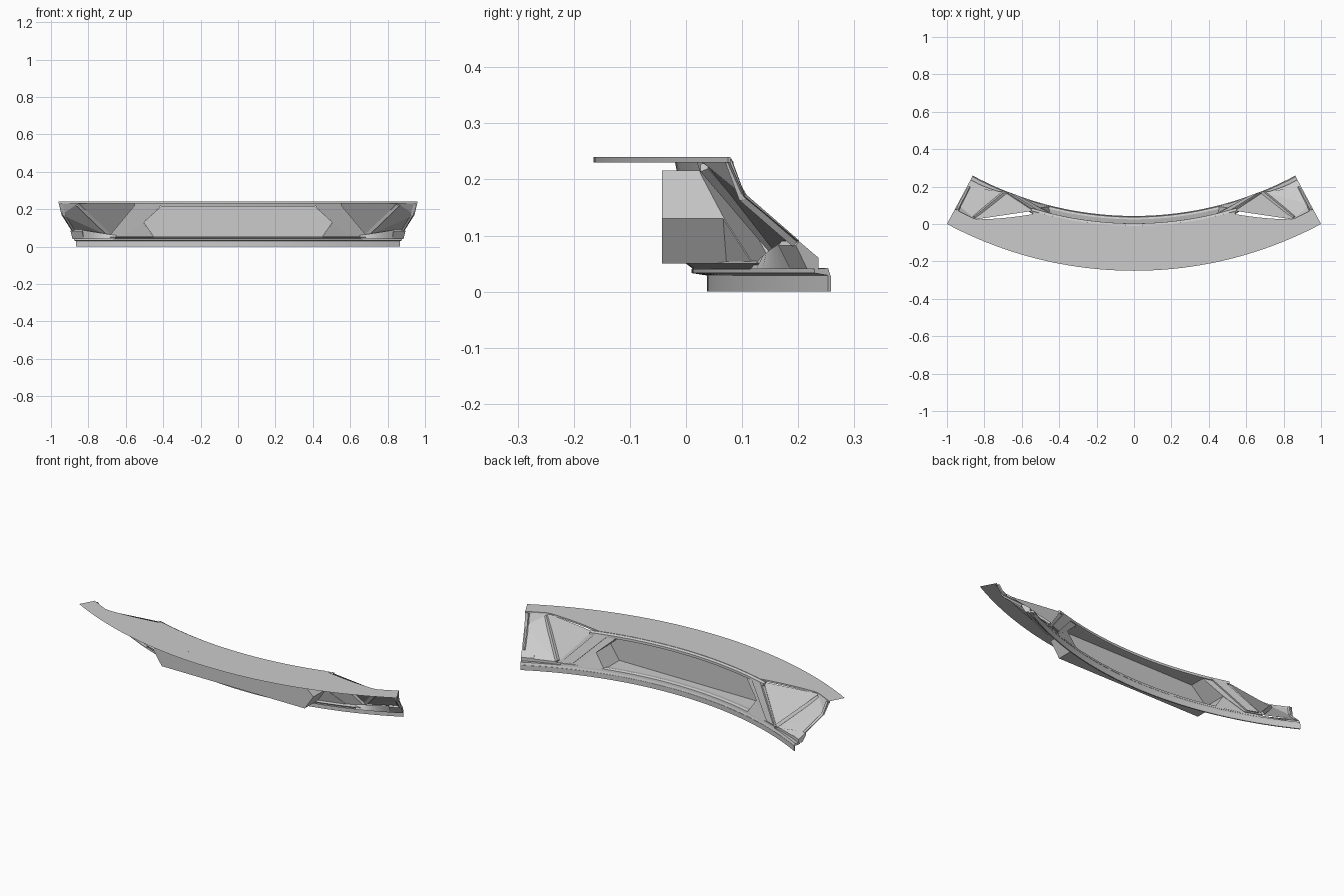
import bpy, bmesh, math
from mathutils import Vector

if "Cube" in bpy.data.objects:
    bpy.data.objects.remove(bpy.data.objects["Cube"])

CY = 1.875                      # centre of the curved plan
END = 28.07                     # half angle of the segment, degrees


def pol(a, r, z):
    t = math.radians(a)
    return Vector((r * math.sin(t), CY - r * math.cos(t), z))


def wall_r(z):
    return 1.836 + (z - 0.04) * 0.245


def wall(x, z, off=0.0):
    """Point on the leaning curved rear wall; off > 0 goes outwards (-y)."""
    r = wall_r(z) + off
    return Vector((x, CY - math.sqrt(r * r - x * x), z))


def finish(name, bm, mirror=False, smooth=True):
    bmesh.ops.remove_doubles(bm, verts=bm.verts, dist=1e-5)
    bmesh.ops.recalc_face_normals(bm, faces=bm.faces)
    me = bpy.data.meshes.new(name)
    bm.to_mesh(me)
    bm.free()
    ob = bpy.data.objects.new(name, me)
    bpy.context.collection.objects.link(ob)
    if mirror:
        ob.modifiers.new("mirror", 'MIRROR')
    if smooth:
        bpy.ops.object.select_all(action='DESELECT')
        ob.select_set(True)
        bpy.context.view_layer.objects.active = ob
        bpy.ops.object.shade_smooth_by_angle(angle=math.radians(25))
    return ob


def sweep(name, prof, a0=-END, a1=END, n=48, closed=False, mirror=False):
    """Sweep a (radius, z) profile round the plan; prof may depend on angle."""
    bm = bmesh.new()
    rows = []
    for i in range(n + 1):
        a = a0 + (a1 - a0) * i / n
        p = prof(a) if callable(prof) else prof
        rows.append([bm.verts.new(pol(a, r, z)) for r, z in p])
    m = len(rows[0])
    for r0, r1 in zip(rows, rows[1:]):
        for j in range(m if closed else m - 1):
            k = (j + 1) % m
            bm.faces.new((r0[j], r0[k], r1[k], r1[j]))
    if closed:
        bm.faces.new(rows[0])
        bm.faces.new(rows[-1])
    return finish(name, bm, mirror)


def polys(name, faces, mirror=True):
    bm = bmesh.new()
    for f in faces:
        bm.faces.new([bm.verts.new(v) for v in f])
    return finish(name, bm, mirror, False)


def plate(name, outline, off0, off1):
    """Flat-sided plate that follows the rear wall, from (x, z) corners."""
    bm = bmesh.new()
    a = [bm.verts.new(wall(x, z, off0)) for x, z in outline]
    b = [bm.verts.new(wall(x, z, off1)) for x, z in outline]
    bm.faces.new(a)
    bm.faces.new(b)
    for i in range(len(a)):
        k = (i + 1) % len(a)
        bm.faces.new((a[i], a[k], b[k], b[i]))
    return finish(name, bm, True, False)


def beam(name, p, q, w, h):
    d = (q - p).normalized()
    s = d.cross(Vector((0, 1, 0))).normalized()
    u = s.cross(d)
    ring = [[e + s * w * i + u * h * j for i, j in ((-1, -1), (1, -1), (1, 1), (-1, 1))]
            for e in (p, q)]
    f = [ring[0], ring[1]]
    f += [[ring[0][i], ring[0][(i + 1) % 4], ring[1][(i + 1) % 4], ring[1][i]] for i in range(4)]
    return polys(name, f)


# Roof: its rear edge steps outwards near both ends
A1, A2 = 15.6, 24.6


def roof_back(a):
    t = min(1, max(0, (abs(a) - A1) / (A2 - A1)))
    return 1.885 + (2.035 - 1.885) * t


sweep("roof_slab", lambda a: [(roof_back(a), .24), (2.04, .24), (2.04, .23),
                              (roof_back(a), .23)], n=72, closed=True)
sweep("roof_overhang", [(2.04, .24), (2.125, .24)])

# Base skirt and its projecting lip
sweep("base_skirt", [(1.832, 0), (1.838, 0), (1.838, .03), (1.832, .028)], closed=True)
sweep("base_lip", [(1.833, .028), (1.865, .033), (1.865, .04), (1.838, .042)], closed=True)

# Lintel and sill above and below the window
sweep("window_lintel", [(1.885, .238), (1.872, .232), (wall_r(.218) - .008, .218),
                        (wall_r(.218) + .012, .216), (1.895, .232)],
      -17, 17, 32, closed=True)
sweep("window_sill", [(1.836, .040), (1.838, .052), (1.850, .056), (1.875, .050), (1.862, .040)],
      -21.5, 21.5, 40, closed=True)

# Six-sided window bay with flat front, open at the rear
HEX = [(.41, .216), (.505, .13), (.45, .05)]
hexa = HEX + [(-x, z) for x, z in reversed(HEX)]
loop = []
for i, (x, z) in enumerate(hexa):
    x2, z2 = hexa[(i + 1) % 6]
    n = 20 if z == z2 else 2
    loop += [(x + (x2 - x) * k / n, z + (z2 - z) * k / n) for k in range(n)]
bm = bmesh.new()
front = [bm.verts.new((x, -.043, z)) for x, z in loop]
rear = [bm.verts.new(wall(x, z, .004)) for x, z in loop]
bm.faces.new(front)
for i in range(len(loop)):
    k = (i + 1) % len(loop)
    bm.faces.new((front[i], front[k], rear[k], rear[i]))
finish("window_bay", bm, smooth=False)

# Sloping pillars and lower corner plates beside the window
plate("window_pillar", [(.41, .235), (.54, .235), (.69, .055), (.60, .055), (.505, .13), (.42, .208)],
      -.002, .018)
plate("pillar_rib", [(.45, .228), (.52, .228), (.67, .062), (.61, .062)], -.010, 0)
plate("corner_plate", [(.505, .13), (.60, .055), (.60, .045), (.45, .048)], 0, .02)

# End wall facets: triangular recess and leaning outer panels
V = wall(.69, .055)
P = wall(.54, .235)
T = pol(A2, 2.035, .235)
E = [pol(END, r, z) for r, z in ((2.04, .238), (2.007, .17), (1.898, .09))]
polys("recess_facets", [(P, T, V), (V, T, E[1]), (T, E[0], E[1]), (V, E[1], E[2])])
beam("recess_rib", V + Vector((0, .0, .008)), T + Vector((.01, .008, -.012)), .009, .008)
beam("end_rib", pol(END - .4, 2.032, .234), pol(END - .4, 2.003, .165), .006, .006)
beam("end_rib_lower", pol(END - .4, 2.003, .168), pol(END - .4, 1.895, .085), .006, .006)
sweep("end_sill", [(1.857, .04), (1.857, .06), (1.897, .09), (1.903, .082), (1.88, .04)],
      26, END, 3, closed=True, mirror=True)
sweep("end_sill_ramp", lambda a: [(1.842 + .015 * (a - 20.5) / 5.5, .04),
                                  (1.842 + .015 * (a - 20.5) / 5.5, .055),
                                  (1.86 + .037 * (a - 20.5) / 5.5, .06 + .028 * (a - 20.5) / 5.5),
                                  (1.88, .04)],
      20.5, 26, 6, closed=True, mirror=True)
